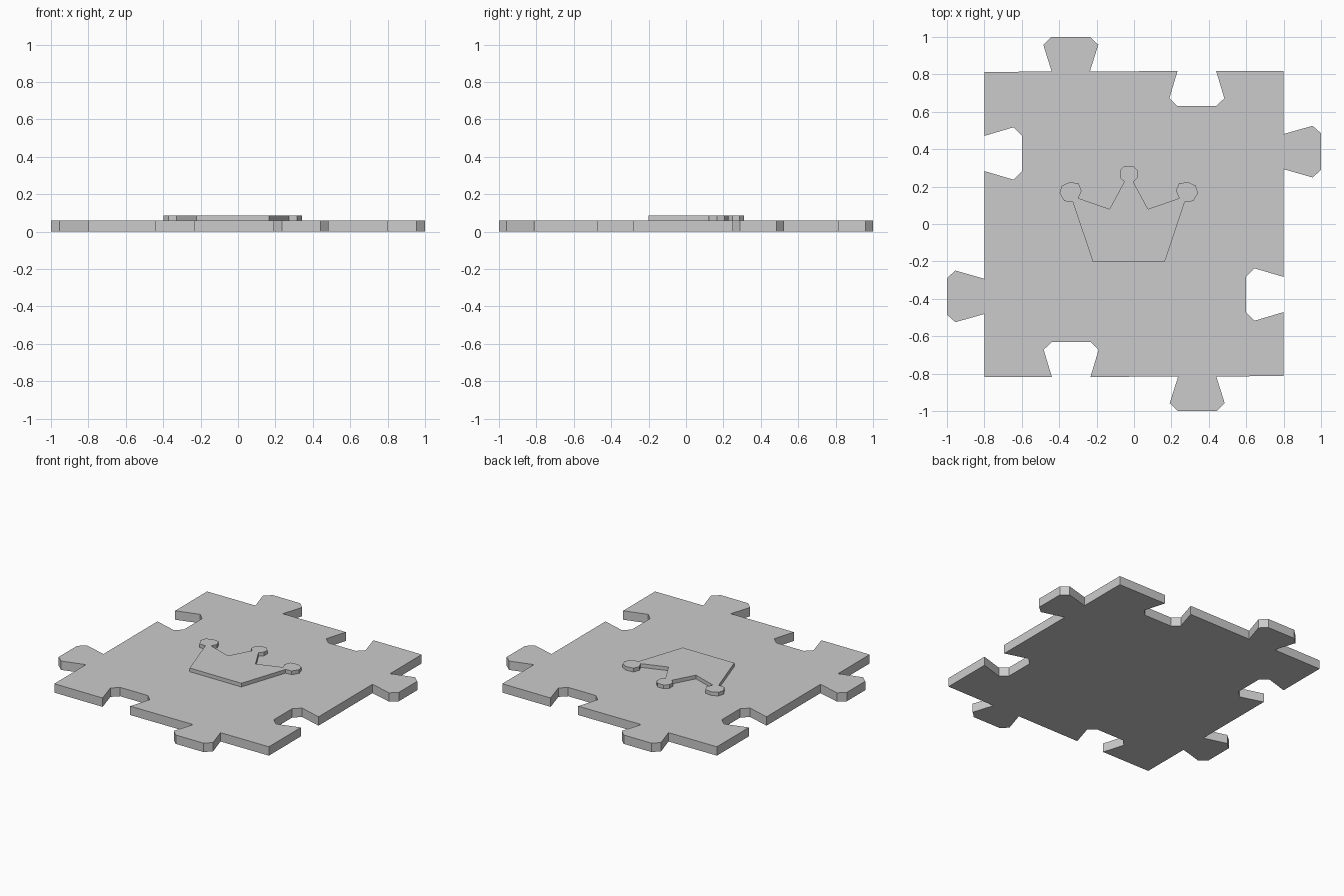
import bpy, bmesh

if "Cube" in bpy.data.objects:
    bpy.data.objects.remove(bpy.data.objects["Cube"])


def slab(name, outline, z0, z1):
    """Extrude a flat closed outline from z0 to z1."""
    bm = bmesh.new()
    face = bm.faces.new([bm.verts.new((x, y, z0)) for x, y in outline])
    top = bmesh.ops.extrude_face_region(bm, geom=[face])
    verts = [g for g in top["geom"] if isinstance(g, bmesh.types.BMVert)]
    bmesh.ops.translate(bm, verts=verts, vec=(0, 0, z1 - z0))
    bmesh.ops.recalc_face_normals(bm, faces=bm.faces)
    mesh = bpy.data.meshes.new(name)
    bm.to_mesh(mesh)
    bm.free()
    obj = bpy.data.objects.new(name, mesh)
    bpy.context.collection.objects.link(obj)
    return obj


def knob(base, centre, neck, wide, tip, depth):
    """Tab or notch as (distance out, position along edge), travelling up."""
    shoulder = base + depth * 0.775
    end = base + depth
    half = [(base, neck), (shoulder, wide), (end, tip)]
    return ([(d, centre - w) for d, w in half]
            + [(d, centre + w) for d, w in reversed(half)])


# Puzzle plate: right and top edges, then the same turned half a circle
right = ([(0.80, -0.812)]
         + knob(0.80, -0.377, 0.094, 0.14, 0.097, -0.20)
         + knob(0.80, 0.387, 0.094, 0.138, 0.098, 0.20)
         + [(0.80, 0.818)])
top_notch = knob(0.818, -0.336, 0.103, 0.147, 0.103, -0.188)
top_tab = knob(0.815, 0.338, 0.102, 0.147, 0.103, 0.185)
top = [(-t, d) for d, t in top_notch + top_tab]
half = right[:1] + right[1:] + top
half[0] = (0.80, -0.813)
plate = half + [(-x, -y) for x, y in half]
slab("puzzle_plate", plate, 0, 0.06)

# Raised crown: right half of the outline, mirrored about its centre line
crown_x = -0.028
crown_half = [
    (0.193, -0.20), (0.300, 0.120),
    (0.344, 0.122), (0.370, 0.165), (0.358, 0.205), (0.318, 0.223),
    (0.269, 0.218), (0.252, 0.178), (0.270, 0.138),
    (0.103, 0.080),
    (0.024, 0.226), (0.048, 0.248), (0.048, 0.287), (0.022, 0.311),
]
crown = ([(crown_x + x, y) for x, y in crown_half]
         + [(crown_x - x, y) for x, y in reversed(crown_half)])
slab("crown_relief", crown, 0.055, 0.085)
